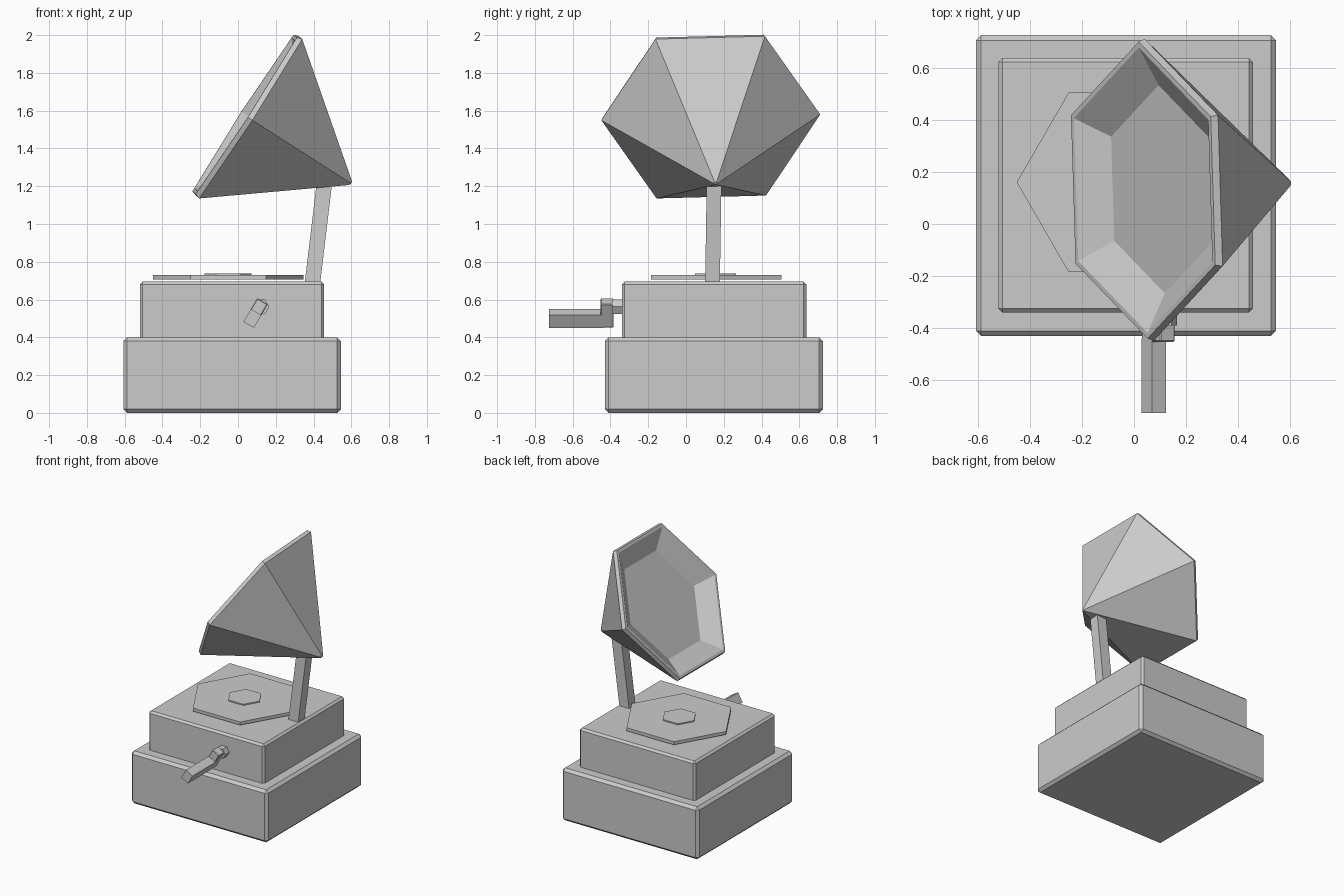
import bpy, bmesh, math
from mathutils import Vector, Matrix

if "Cube" in bpy.data.objects:
    bpy.data.objects.remove(bpy.data.objects["Cube"])


def finish(name, bm, bevel=0.0):
    bmesh.ops.recalc_face_normals(bm, faces=bm.faces)
    me = bpy.data.meshes.new(name)
    bm.to_mesh(me)
    bm.free()
    ob = bpy.data.objects.new(name, me)
    bpy.context.collection.objects.link(ob)
    if bevel:
        m = ob.modifiers.new("bevel", 'BEVEL')
        m.width = bevel
        m.segments = 1
    return ob


def box(name, lo, hi, bevel=0.0, matrix=Matrix()):
    lo, hi = Vector(lo), Vector(hi)
    bm = bmesh.new()
    bmesh.ops.create_cube(bm, size=1, matrix=matrix @ Matrix.Translation((lo + hi) / 2)
                          @ Matrix.Diagonal((*(hi - lo), 1)))
    return finish(name, bm, bevel)


def rings(name, profile, centre, axis, u, v, sides=6):
    """Closed polygonal body: profile is (radius, distance along axis)."""
    bm = bmesh.new()
    loops = []
    for r, d in profile:
        loops.append([bm.verts.new(centre + axis * d
                      + v * r * math.cos(2 * math.pi * i / sides)
                      + u * r * math.sin(2 * math.pi * i / sides)) for i in range(sides)])
    for a, b in zip(loops, loops[1:]):
        for i in range(sides):
            j = (i + 1) % sides
            bm.faces.new((a[i], a[j], b[j], b[i]))
    bm.faces.new(loops[0])
    bm.faces.new(loops[-1])
    return finish(name, bm)


X, Y, Z = Vector((1, 0, 0)), Vector((0, 1, 0)), Vector((0, 0, 1))

# Stepped cabinet
box("lower_cabinet", (-0.607, -0.43, 0), (0.545, 0.725, 0.40), 0.02)
box("upper_cabinet", (-0.52, -0.34, 0.38), (0.456, 0.637, 0.695), 0.015)

# Record and its centre label
rings("record", [(0.398, 0.705), (0.398, 0.729)], Vector((-0.052, 0.16, 0)), Z, Y, X)
rings("record_label", [(0.125, 0.72), (0.125, 0.738)], Vector((-0.053, 0.157, 0)), Z, Y, X)

# Leaning support arm
arm = box("support_arm", (-0.041, -0.039, 0), (0.041, 0.039, 0.57))
for vert in arm.data.vertices:
    t = vert.co.z / 0.57
    vert.co += Vector((0.392 + 0.068 * t, 0.14 + 0.009 * t, 0.67))

# Six-sided horn with a shallow recessed mouth
axis = Vector((0.84, 0.04, -0.543)).normalized()
v = Vector((-0.028, 1, 0.025))
v = (v - axis * v.dot(axis)).normalized()
u = axis.cross(v)
if u.z < 0:
    u.negate()
rings("horn", [(0.40, 0.085), (0.548, 0.0), (0.57, 0.0), (0.58, 0.028), (0.022, 0.66), (0.008, 0.672)],
      Vector((0.035, 0.13, 1.58)), axis, u, v)

# Crank: hub, arm and handle, turned 30 degrees about the hub axis
turn = Matrix.Translation((0.057, 0, 0.466)) @ Matrix.Rotation(math.radians(30), 4, 'Y')
rings("crank_hub", [(0.043, -0.30), (0.043, -0.39)], Vector((0.122, 0, 0.562)), Y, Z, X)
box("crank_arm", (-0.032, -0.452, 0), (0.032, -0.383, 0.145), 0.004, turn)
box("crank_handle", (-0.032, -0.725, 0), (0.032, -0.44, 0.078), 0, turn)
